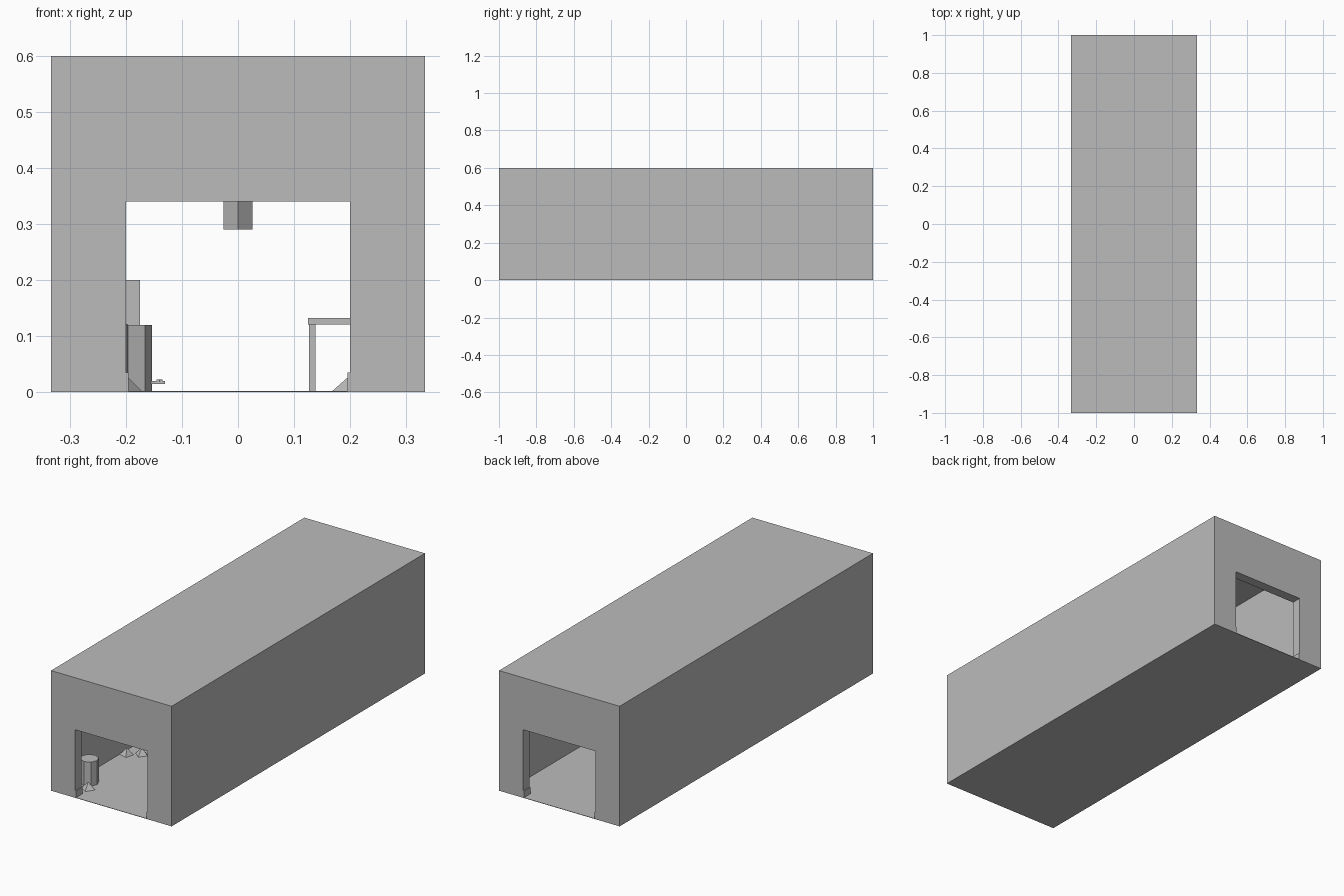
import bpy
import math
from mathutils import Vector

old = bpy.data.objects.get("Cube")
if old:
    bpy.data.objects.remove(old, do_unlink=True)

# One plain grey for the whole model
grey = bpy.data.materials.new("plain_grey")
grey.use_nodes = True
COLOUR = (0.5, 0.5, 0.5, 1)
grey.diffuse_color = COLOUR
grey.node_tree.nodes["Principled BSDF"].inputs["Base Color"].default_value = COLOUR


def finish(name):
    ob = bpy.context.object
    ob.name = name
    ob.data.materials.append(grey)
    bpy.ops.object.transform_apply(location=False, rotation=True, scale=True)
    return ob


def box(name, low, high):
    low, high = Vector(low), Vector(high)
    bpy.ops.mesh.primitive_cube_add(size=1, location=(low + high) / 2)
    bpy.context.object.scale = high - low
    return finish(name)


def prism(name, sides, radius, top_radius, height, base, turn=0):
    x, y, z = base
    bpy.ops.mesh.primitive_cone_add(vertices=sides, radius1=radius, radius2=top_radius,
                                    depth=height, location=(x, y, z + height / 2),
                                    rotation=(0, 0, turn))
    return finish(name)


W, H = 1 / 3, 0.6          # outer half width and height
ROOM, DOOR = 0.3, 0.2      # inner half widths
FLOOR = 0.002
END = 0.95                 # inner face of the end walls

# Building shell, hollowed by the room and a doorway through both ends
building = box("building_shell", (-W, -1, 0), (W, 1, H))
for name, low, high in (
    ("room_cutter", (-ROOM, -END, FLOOR), (ROOM, END, 0.594)),
    ("doorway_cutter", (-DOOR, -1.1, FLOOR), (DOOR, 1.1, 0.34)),
):
    cutter = box(name, low, high)
    mod = building.modifiers.new(name, 'BOOLEAN')
    mod.operation = 'DIFFERENCE'
    mod.solver = 'EXACT'
    mod.object = cutter
    bpy.context.view_layer.objects.active = building
    bpy.ops.object.modifier_apply(modifier=name)
    bpy.data.objects.remove(cutter, do_unlink=True)

# Plinths at the foot of each door jamb
for sx in (-1, 1):
    for sy in (-1, 1):
        xs = sorted((sx * (DOOR - 0.005), sx * (DOOR + 0.005)))
        ys = sorted((sy * (END - 0.002), sy * 0.999))
        box("jamb_plinth", (xs[0], ys[0], 0.001), (xs[1], ys[1], 0.035))

# Eight-sided barrels, the second one with a tap
prism("front_barrel", 8, 0.043, 0.043, 0.12, (-0.24, -0.83, FLOOR))
prism("tap_barrel", 8, 0.043, 0.043, 0.118, (-0.196, 0.1, FLOOR))
box("barrel_tap", (-0.16, 0.095, 0.015), (-0.13, 0.105, 0.02))
prism("tap_handle", 6, 0.006, 0.006, 0.005, (-0.14, 0.1, 0.018))

# Cabinet against the wall
box("cabinet", (-ROOM, 0.25, FLOOR), (-0.175, 0.45, 0.2))

# Table against the opposite wall
box("table_top", (0.125, -0.2, 0.121), (0.285, 0.1, 0.132))
for x in (0.127, 0.272):
    for y in (-0.197, 0.086):
        box("table_leg", (x, y, FLOOR), (x + 0.011, y + 0.011, 0.121))

# Four-sided hanging lamp on a rod
prism("hanging_lamp", 4, 0.026, 0.026, 0.08, (0, 0, 0.29))
prism("lamp_rod", 4, 0.006, 0.006, 0.224, (0, 0, 0.37))

# Pointed rubble on the floor
for x, y, radius, height, turn in (
    (-0.205, -0.89, 0.034, 0.034, 0.2),
    (-0.272, -0.49, 0.032, 0.035, 0.5),
    (-0.217, -0.45, 0.032, 0.035, 0.1),
    (0.202, -0.6, 0.034, 0.03, math.pi),
):
    prism("rubble", 4, radius, 0, height, (x, y, FLOOR), turn)
